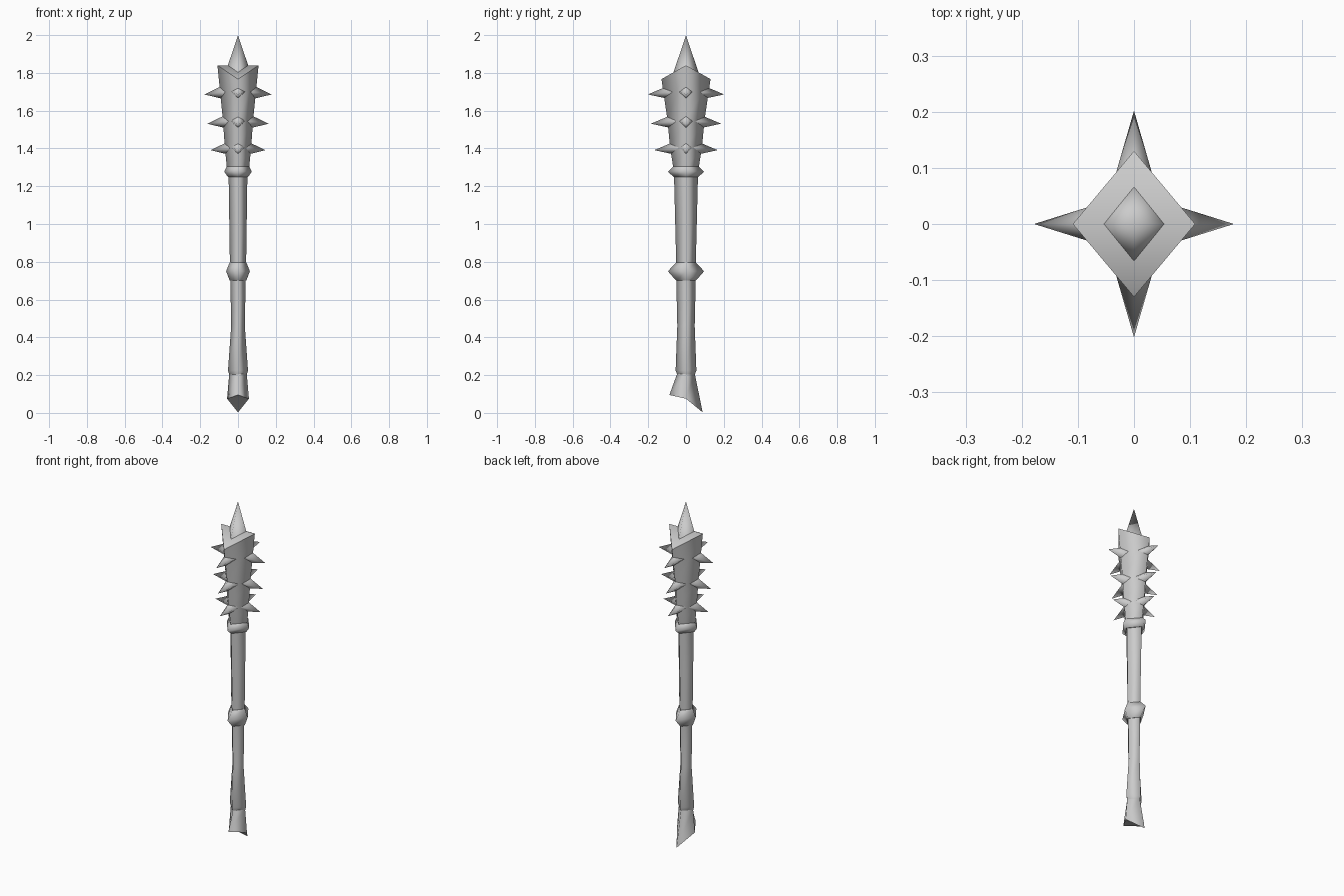
import bpy, bmesh
from mathutils import Vector

if "Cube" in bpy.data.objects:
    bpy.data.objects.remove(bpy.data.objects["Cube"])


def finish(name, bm):
    bmesh.ops.recalc_face_normals(bm, faces=bm.faces)
    for f in bm.faces:
        f.smooth = True
    mesh = bpy.data.meshes.new(name)
    bm.to_mesh(mesh)
    bm.free()
    obj = bpy.data.objects.new(name, mesh)
    bpy.context.collection.objects.link(obj)
    return obj


def loft(name, rings):
    """Four-sided tube; ring = (half x, half y, z) or (half x, half y, z side, z front, z back)."""
    bm = bmesh.new()
    loops = []
    for r in rings:
        rx, ry, zs, zf, zb = r if len(r) == 5 else (*r, r[2], r[2])
        loops.append([bm.verts.new(p) for p in
                      ((rx, 0, zs), (0, ry, zb), (-rx, 0, zs), (0, -ry, zf))])
    for a, b in zip(loops, loops[1:]):
        for i in range(4):
            j = (i + 1) % 4
            bm.faces.new((a[i], a[j], b[j], b[i]))
    # End caps fold along x and have a crisp rim
    for ring in (loops[0], loops[-1]):
        bm.faces.new((ring[0], ring[1], ring[2]))
        bm.faces.new((ring[0], ring[2], ring[3]))
        for i in range(4):
            bm.edges.get((ring[i], ring[(i + 1) % 4])).smooth = False
    return finish(name, bm)


def spike(name, base, tip, u, v):
    """Four-sided pyramid with base corners at +-u and +-v."""
    bm = bmesh.new()
    base, tip, u, v = map(Vector, (base, tip, u, v))
    c = [bm.verts.new(base + d) for d in (u, v, -u, -v)]
    t = bm.verts.new(tip)
    for i in range(4):
        bm.faces.new((c[i], c[(i + 1) % 4], t))
    bm.faces.new(c)
    for i in range(4):
        bm.edges.get((c[i], c[(i + 1) % 4])).smooth = False
    return finish(name, bm)


# Pommel with slanted underside
loft("pommel", [(0.058, 0.088, 0.075, 0.095, 0.003), (0.046, 0.046, 0.21)])

# Grip and shaft
loft("grip", [(0.046, 0.046, 0.2), (0.053, 0.055, 0.225),
              (0.036, 0.046, 0.46), (0.041, 0.052, 0.72)])
loft("shaft", [(0.042, 0.050, 0.72), (0.050, 0.064, 1.28)])

# Collars
loft("middle_collar", [(0.044, 0.052, 0.70), (0.063, 0.096, 0.75), (0.045, 0.053, 0.795)])
loft("head_collar", [(0.054, 0.066, 1.25), (0.073, 0.096, 1.277), (0.058, 0.066, 1.307)])

# Flared head with folded top
loft("head", [(0.058, 0.066, 1.29), (0.070, 0.085, 1.41), (0.080, 0.098, 1.55),
              (0.109, 0.130, 1.84, 1.767, 1.767)])
spike("top_spike", (0, 0, 1.80), (0, 0, 2.0), (0.067, 0, 0), (0, 0.067, 0))

# Three rows of side spikes
rows = [(1.70, 0.178, 0.202), (1.545, 0.162, 0.186), (1.405, 0.145, 0.168)]
for n, (z, tx, ty) in enumerate(rows, 1):
    for s, side in ((1, "right"), (-1, "left")):
        spike(f"{side}_spike_{n}", (s * (tx - 0.118), 0, z), (s * tx, 0, z - 0.014),
              (0, 0.037, 0), (0, 0, 0.043))
    for s, side in ((1, "back"), (-1, "front")):
        spike(f"{side}_spike_{n}", (0, s * (ty - 0.135), z), (0, s * ty, z - 0.014),
              (0.039, 0, 0), (0, 0, 0.043))
